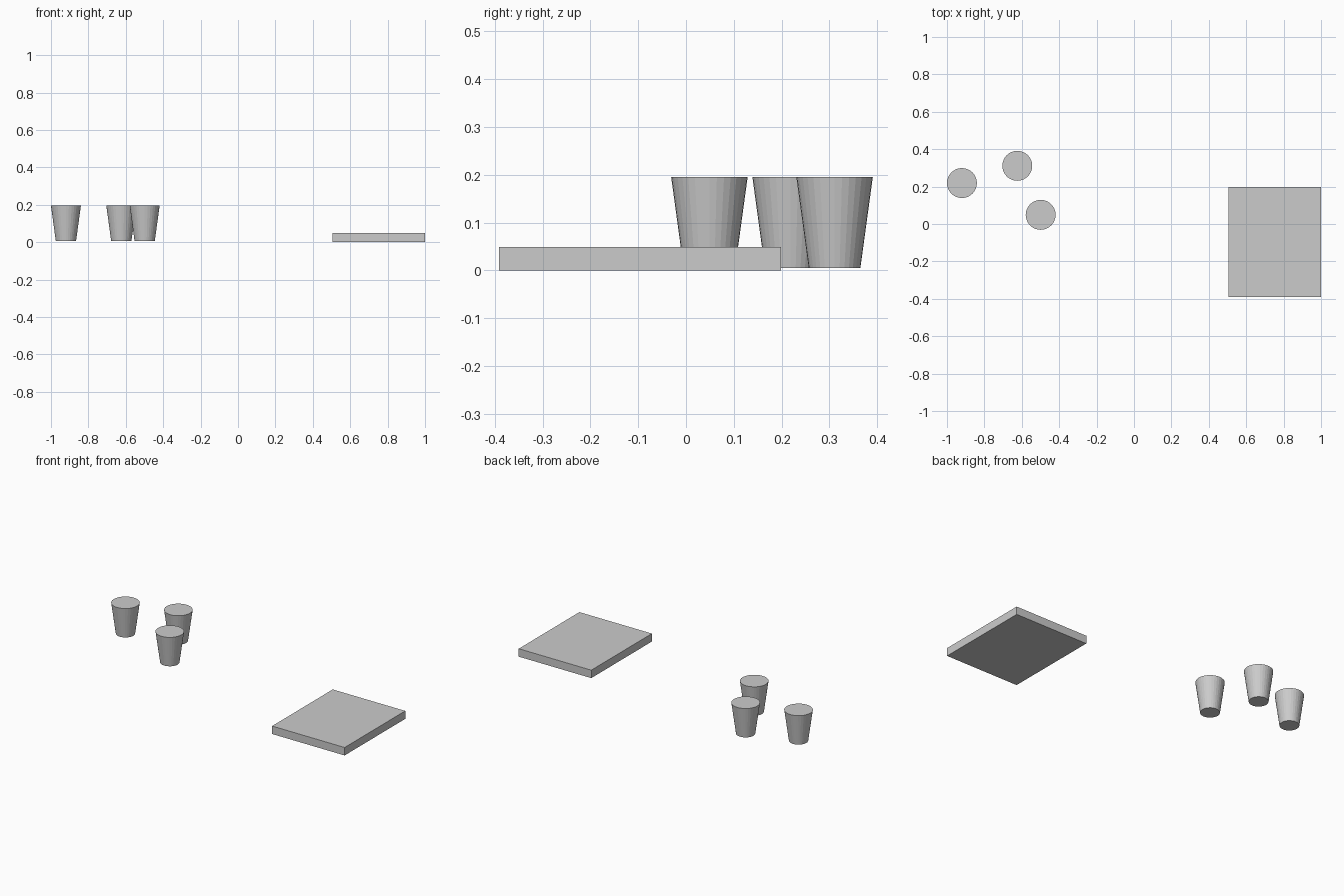
import bpy

if "Cube" in bpy.data.objects:
    bpy.data.objects.remove(bpy.data.objects["Cube"])

# Flat slab on the right
bpy.ops.mesh.primitive_cube_add(size=1, location=(0.753, -0.096, 0.0245))
slab = bpy.context.object
slab.name = "slab"
slab.dimensions = (0.494, 0.59, 0.049)
bpy.ops.object.transform_apply(location=False, rotation=False, scale=True)

# Three tapered cups, closed on top, wider at the rim
BOTTOM_Z, TOP_Z = 0.005, 0.195
cups = [(-0.92, 0.219), (-0.624, 0.311), (-0.499, 0.049)]
for i, (x, y) in enumerate(cups, 1):
    bpy.ops.mesh.primitive_cone_add(
        vertices=32, radius1=0.054, radius2=0.08, depth=TOP_Z - BOTTOM_Z,
        location=(x, y, (TOP_Z + BOTTOM_Z) / 2))
    bpy.context.object.name = f"cup_{i}"
